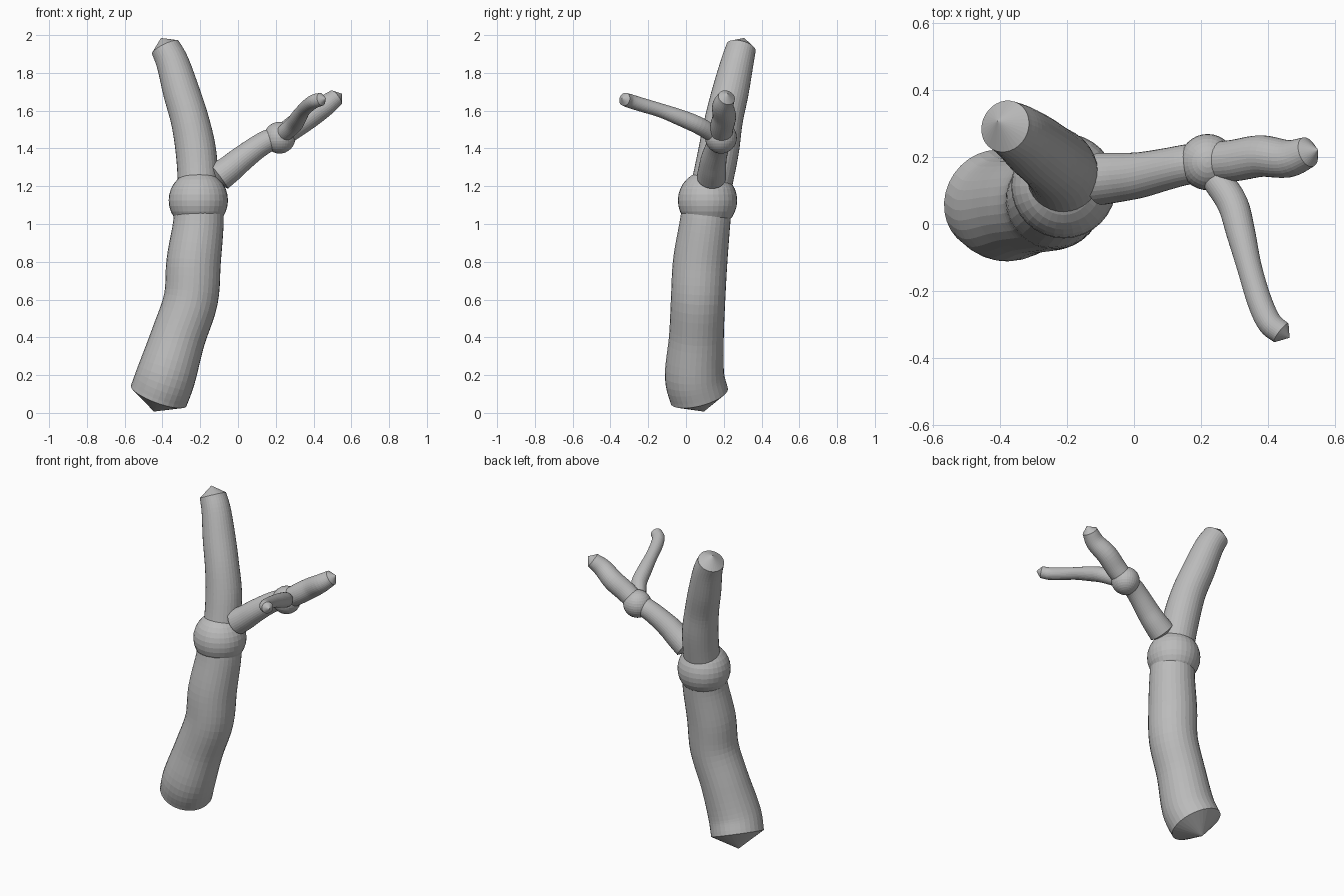
import bpy, bmesh, math
from mathutils import Vector, Matrix

if "Cube" in bpy.data.objects:
    bpy.data.objects.remove(bpy.data.objects["Cube"])

bark = bpy.data.materials.new("bark_grey")
bark.use_nodes = True
COLOUR = (0.5, 0.5, 0.5, 1)
bark.diffuse_color = COLOUR
bark.node_tree.nodes["Principled BSDF"].inputs["Base Color"].default_value = COLOUR


def finish(bm, name):
    bmesh.ops.recalc_face_normals(bm, faces=bm.faces)
    mesh = bpy.data.meshes.new(name)
    bm.to_mesh(mesh)
    bm.free()
    mesh.materials.append(bark)
    obj = bpy.data.objects.new(name, mesh)
    bpy.context.collection.objects.link(obj)
    return obj


def spline(points, steps):
    """Smooth curve through (x, y, z, radius) points."""
    p = [Vector(q) for q in points]
    p = [2 * p[0] - p[1]] + p + [2 * p[-1] - p[-2]]
    out = []
    for a, b, c, d in zip(p, p[1:], p[2:], p[3:]):
        for i in range(steps):
            t = i / steps
            out.append(0.5 * (2 * b + (c - a) * t + (2 * a - 5 * b + 4 * c - d) * t * t
                              + (3 * b - a - 3 * c + d) * t ** 3))
    return out + [p[-2]]


def limb(name, points, start_tip, end_tip, sides=32, steps=5):
    """Round tube along a curve, closed by a low cone at each end."""
    path = spline(points, steps)
    centres = [q.to_3d() for q in path]
    bm = bmesh.new()
    rings = []
    last = len(path) - 1
    tangent = (centres[1] - centres[0]).normalized()
    side = tangent.orthogonal().normalized()
    for i, q in enumerate(path):
        new = (centres[min(i + 1, last)] - centres[max(i - 1, 0)]).normalized()
        side = tangent.rotation_difference(new) @ side
        tangent = new
        other = tangent.cross(side)
        rings.append([bm.verts.new(centres[i] + q[3] * (
            side * math.cos(k * math.tau / sides) + other * math.sin(k * math.tau / sides)))
            for k in range(sides)])
    for lower, upper in zip(rings, rings[1:]):
        for k in range(sides):
            n = (k + 1) % sides
            bm.faces.new((lower[k], lower[n], upper[n], upper[k]))
    for ring, tip in ((rings[0], start_tip), (rings[-1], end_tip)):
        apex = bm.verts.new(tip)
        for k in range(sides):
            bm.faces.new((ring[k], ring[(k + 1) % sides], apex))
    return finish(bm, name)


def knot(name, centre, radius):
    """Ball that joins limbs."""
    bm = bmesh.new()
    bmesh.ops.create_uvsphere(bm, u_segments=32, v_segments=16, radius=radius,
                              matrix=Matrix.Translation(centre))
    return finish(bm, name)


# Trunk, from its cut foot up to the main fork
limb("trunk", [(-0.42, 0.07, 0.09, 0.157), (-0.38, 0.045, 0.2, 0.157),
               (-0.317, 0.055, 0.4, 0.145), (-0.25, 0.064, 0.6, 0.144),
               (-0.235, 0.075, 0.8, 0.144), (-0.21, 0.1, 1.0, 0.134),
               (-0.21, 0.114, 1.12, 0.13)],
     (-0.445, 0.095, 0.007), (-0.21, 0.114, 1.15))
knot("main_fork_knot", (-0.21, 0.114, 1.125), 0.157)

# Thick branch that carries the trunk on upward
limb("upper_branch", [(-0.21, 0.114, 1.12, 0.11), (-0.212, 0.145, 1.25, 0.108),
                      (-0.225, 0.175, 1.4, 0.107), (-0.255, 0.2, 1.55, 0.101),
                      (-0.3, 0.235, 1.7, 0.097), (-0.345, 0.27, 1.85, 0.087),
                      (-0.385, 0.292, 1.935, 0.079)],
     (-0.21, 0.11, 1.08), (-0.408, 0.308, 1.985))

# Side branch and its fork
limb("side_branch", [(-0.1, 0.135, 1.25, 0.078), (-0.04, 0.14, 1.295, 0.073),
                     (0.02, 0.147, 1.345, 0.068), (0.1, 0.165, 1.405, 0.062),
                     (0.16, 0.178, 1.44, 0.06), (0.22, 0.185, 1.457, 0.06)],
     (-0.13, 0.13, 1.22), (0.24, 0.187, 1.47))
knot("side_fork_knot", (0.22, 0.185, 1.457), 0.084)
limb("outer_twig", [(0.22, 0.185, 1.457, 0.058), (0.3, 0.19, 1.515, 0.062),
                    (0.38, 0.203, 1.57, 0.062), (0.46, 0.195, 1.625, 0.056),
                    (0.52, 0.215, 1.67, 0.046)],
     (0.2, 0.183, 1.44), (0.55, 0.222, 1.69))
limb("front_twig", [(0.25, 0.13, 1.485, 0.045), (0.295, 0.06, 1.525, 0.046),
                    (0.32, -0.03, 1.563, 0.043), (0.345, -0.13, 1.6, 0.037),
                    (0.375, -0.23, 1.63, 0.037), (0.405, -0.295, 1.65, 0.037),
                    (0.44, -0.325, 1.66, 0.035)],
     (0.235, 0.15, 1.475), (0.465, -0.34, 1.665))
